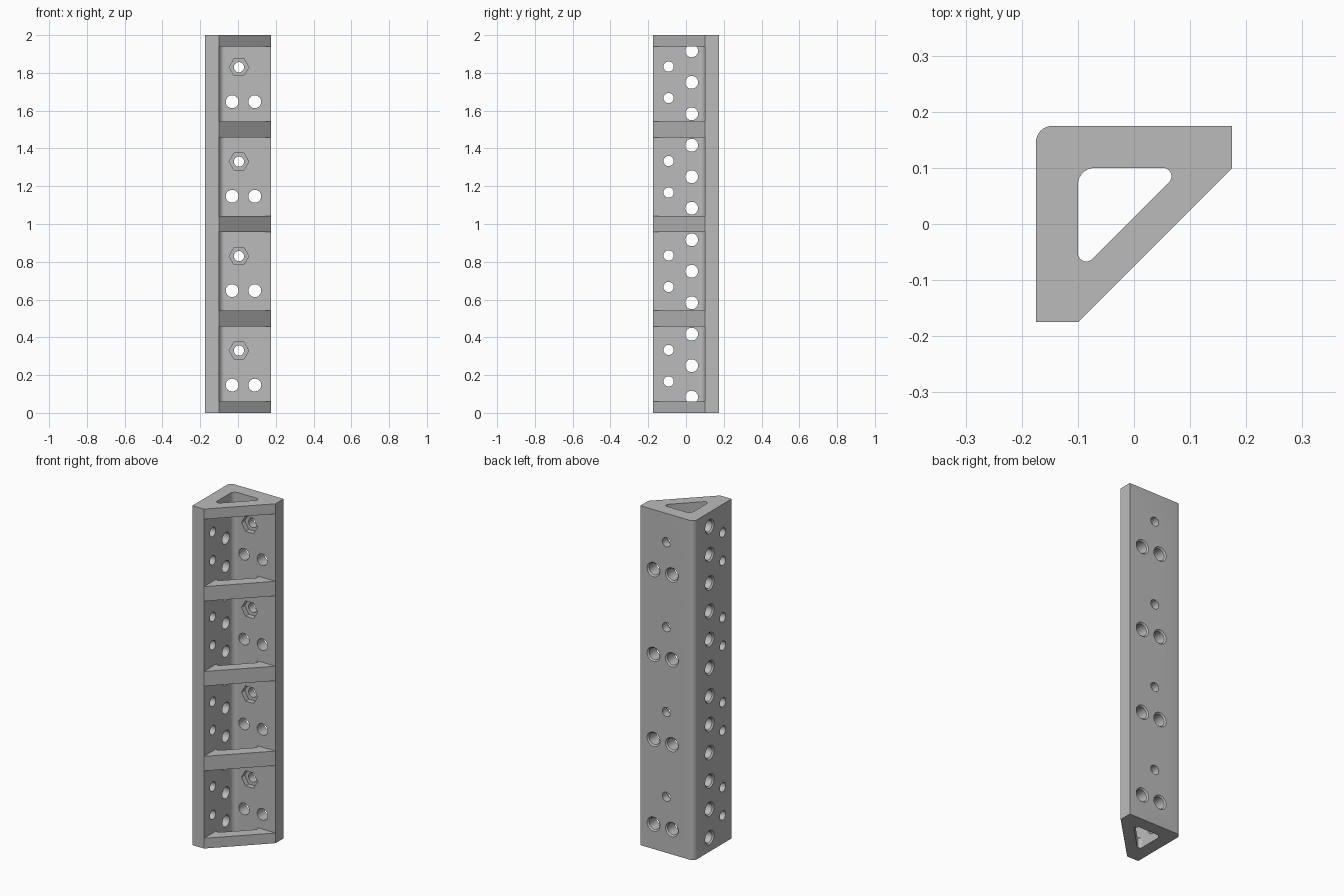
import bpy, bmesh
from math import cos, sin, tan, pi, tau
from mathutils import Vector

cube = bpy.data.objects.get("Cube")
if cube:
    bpy.data.objects.remove(cube, do_unlink=True)

HALF = 0.175      # half width of the bracket
INNER = 0.1       # inner faces of the two walls
HEIGHT = 2.0
BAYS = 4
PITCH = HEIGHT / BAYS

grey = bpy.data.materials.new("plain grey")
grey.use_nodes = True
grey.diffuse_color = (0.5, 0.5, 0.5, 1)
grey.node_tree.nodes["Principled BSDF"].inputs["Base Color"].default_value = (0.5, 0.5, 0.5, 1)


def fillet(before, corner, after, radius, steps=8):
    """Points of a round that replaces a sharp corner."""
    b, c, a = Vector(before), Vector(corner), Vector(after)
    u, v = (b - c).normalized(), (a - c).normalized()
    half = u.angle(v) / 2
    centre = c + (u + v).normalized() * radius / sin(half)
    start = c + u * radius / tan(half) - centre
    end = c + v * radius / tan(half) - centre
    sweep = pi - 2 * half
    return [centre + (start * sin(sweep * (1 - i / steps)) + end * sin(sweep * i / steps)) / sin(sweep)
            for i in range(steps + 1)]


def finish(bm, name):
    bmesh.ops.recalc_face_normals(bm, faces=bm.faces)
    mesh = bpy.data.meshes.new(name)
    bm.to_mesh(mesh)
    bm.free()
    mesh.materials.append(grey)
    obj = bpy.data.objects.new(name, mesh)
    bpy.context.collection.objects.link(obj)
    return obj


def prism(name, outline, low, high):
    """Upright extrusion of a plan outline."""
    bm = bmesh.new()
    base = bm.faces.new([bm.verts.new((p[0], p[1], low)) for p in outline])
    top = bmesh.ops.extrude_face_region(bm, geom=[base])["geom"]
    verts = [g for g in top if isinstance(g, bmesh.types.BMVert)]
    bmesh.ops.translate(bm, verts=verts, vec=(0, 0, high - low))
    return finish(bm, name)


def drill(bm, place, outward, rings, sides=32):
    """Closed turned solid; rings are (radius, height along outward)."""
    turn = Vector(outward).to_track_quat('Z', 'Y')
    loops = [[bm.verts.new(Vector(place) + turn @ Vector((r * cos(tau * i / sides), r * sin(tau * i / sides), h)))
              for i in range(sides)] for r, h in rings]
    for low, high in zip(loops, loops[1:]):
        for i in range(sides):
            j = (i + 1) % sides
            bm.faces.new((low[i], low[j], high[j], high[i]))
    bm.faces.new(loops[0][::-1])
    bm.faces.new(loops[-1])


def cut(target, cutter):
    mod = target.modifiers.new("cut", 'BOOLEAN')
    mod.operation = 'DIFFERENCE'
    mod.solver = 'EXACT'
    mod.object = cutter
    bpy.context.view_layer.objects.active = target
    bpy.ops.object.modifier_apply(modifier=mod.name)
    bpy.data.objects.remove(cutter, do_unlink=True)


# Two walls meeting at a rounded back corner
inner_corner = fillet((-INNER, -HALF), (-INNER, INNER), (HALF, INNER), 0.03)
outer_corner = fillet((HALF, HALF), (-HALF, HALF), (-HALF, -HALF), 0.03)
walls = prism("angle_walls",
              [(-HALF, -HALF), (-INNER, -HALF)] + inner_corner
              + [(HALF, INNER), (HALF, HALF)] + outer_corner, 0, HEIGHT)

# Bolt holes: wide ones chamfered on the outside, narrow ones plain
wide = [(0.034, -0.1), (0.034, -0.008), (0.042, 0), (0.042, 0.03)]
narrow = [(0.027, -0.1), (0.027, 0.03)]
holes, pockets = bmesh.new(), bmesh.new()
for bay in range(BAYS):
    z = bay * PITCH
    for step in range(3):
        drill(holes, (-HALF, 0.03, z + PITCH * (step + 0.5) / 3), (-1, 0, 0), wide)
    for step in (1, 2):
        drill(holes, (-HALF, -0.092, z + PITCH * step / 3), (-1, 0, 0), narrow)
    for x in (-0.031, 0.089):
        drill(holes, (x, HALF, z + 0.147), (0, 1, 0), wide)
    drill(holes, (0.005, HALF, z + 0.33), (0, 1, 0), narrow)
    # Six-sided nut pocket on the inner face
    drill(pockets, (0.005, INNER, z + 0.33), (0, 1, 0), [(0.052, -0.03), (0.052, 0.03)], 6)
cut(walls, finish(holes, "hole_cutter"))
cut(walls, finish(pockets, "pocket_cutter"))

# Diagonal braces between the free edges of the walls
tip = 0.088
right_tip, front_tip, root = (tip, INNER), (-INNER, -tip), (-INNER, INNER)
brace_plan = ([(-INNER, -HALF), (HALF, INNER)]
              + fillet(root, right_tip, front_tip, 0.015)
              + fillet(right_tip, front_tip, root, 0.015))
parts = [walls]
for i in range(BAYS + 1):
    low = max(0, i * PITCH - (0.06 if i == BAYS else 0.043))
    high = min(HEIGHT, i * PITCH + (0.06 if i == 0 else 0.043))
    parts.append(prism(f"brace_{i + 1}", brace_plan, low, high))

# Smooth rounds, crisp edges
bpy.ops.object.select_all(action='DESELECT')
for obj in parts:
    obj.select_set(True)
bpy.context.view_layer.objects.active = walls
bpy.ops.object.shade_smooth_by_angle()
